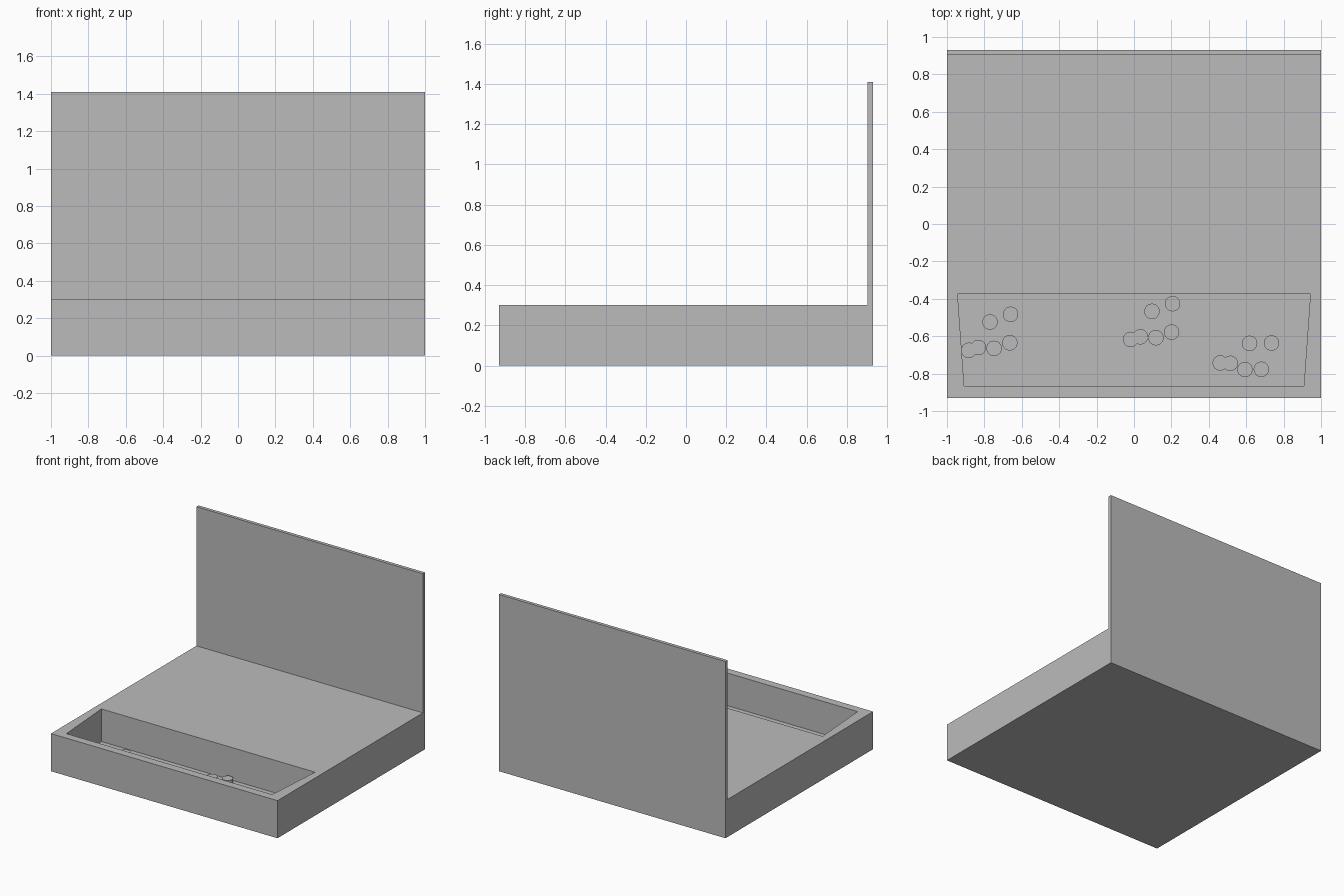
import bpy
import bmesh
from mathutils import Vector

if "Cube" in bpy.data.objects:
    bpy.data.objects.remove(bpy.data.objects["Cube"], do_unlink=True)

# One plain grey for everything
grey = bpy.data.materials.new("plain grey")
grey.use_nodes = True
colour = (0.5, 0.5, 0.5, 1)
grey.diffuse_color = colour
grey.node_tree.nodes["Principled BSDF"].inputs["Base Color"].default_value = colour

FLOOR = 0.04
DISC_RADIUS = 0.041
DISC_HEIGHT = 0.035


def finish(name, bm):
    bmesh.ops.recalc_face_normals(bm, faces=bm.faces)
    mesh = bpy.data.meshes.new(name)
    bm.to_mesh(mesh)
    bm.free()
    mesh.materials.append(grey)
    obj = bpy.data.objects.new(name, mesh)
    bpy.context.collection.objects.link(obj)
    return obj


def prism(name, outline, sweep):
    """Extrude a flat outline along a vector."""
    bm = bmesh.new()
    face = bm.faces.new([bm.verts.new(p) for p in outline])
    grown = bmesh.ops.extrude_face_region(bm, geom=[face], use_keep_orig=True)
    verts = [g for g in grown["geom"] if isinstance(g, bmesh.types.BMVert)]
    bmesh.ops.translate(bm, verts=verts, vec=Vector(sweep))
    return finish(name, bm)


# Base and upright back panel, one L-shaped side profile
profile = [(-0.93, 0), (0.93, 0), (0.93, 1.41), (0.903, 1.41), (0.903, 0.3), (-0.93, 0.3)]
body = prism("base_with_back_panel", [(-1, y, z) for y, z in profile], (2, 0, 0))

# Tapered tray recess cut into the base
tray = [(-0.908, -0.866), (0.908, -0.866), (0.943, -0.375), (-0.943, -0.375)]
cutter = prism("tray_cutter", [(x, y, FLOOR) for x, y in tray], (0, 0, 0.5))
cutter.hide_render = True
cut = body.modifiers.new("tray", "BOOLEAN")
cut.operation = "DIFFERENCE"
cut.solver = "EXACT"
cut.object = cutter
bpy.context.view_layer.objects.active = body
bpy.ops.object.modifier_apply(modifier=cut.name)
bpy.data.objects.remove(cutter, do_unlink=True)

# Three groups of round buttons on the tray floor; the first in each sits proud
groups = {
    "right": [(-0.883, -0.675), (-0.832, -0.66), (-0.748, -0.665),
              (-0.664, -0.635), (-0.77, -0.524), (-0.66, -0.483)],
    "middle": [(-0.018, -0.617), (0.034, -0.603), (0.117, -0.608),
               (0.201, -0.578), (0.096, -0.467), (0.206, -0.426)],
    "left": [(0.461, -0.743), (0.515, -0.745), (0.593, -0.778),
             (0.681, -0.777), (0.618, -0.638), (0.735, -0.636)],
}
for side, spots in groups.items():
    for i, (x, y) in enumerate(spots):
        height = DISC_HEIGHT + (0.003 if i == 0 else 0)
        bpy.ops.mesh.primitive_cylinder_add(
            vertices=48, radius=DISC_RADIUS, depth=height,
            location=(x, y, FLOOR + height / 2))
        button = bpy.context.object
        button.name = f"{side}_button_{i + 1}"
        button.data.materials.append(grey)
        bpy.ops.object.shade_smooth_by_angle()
